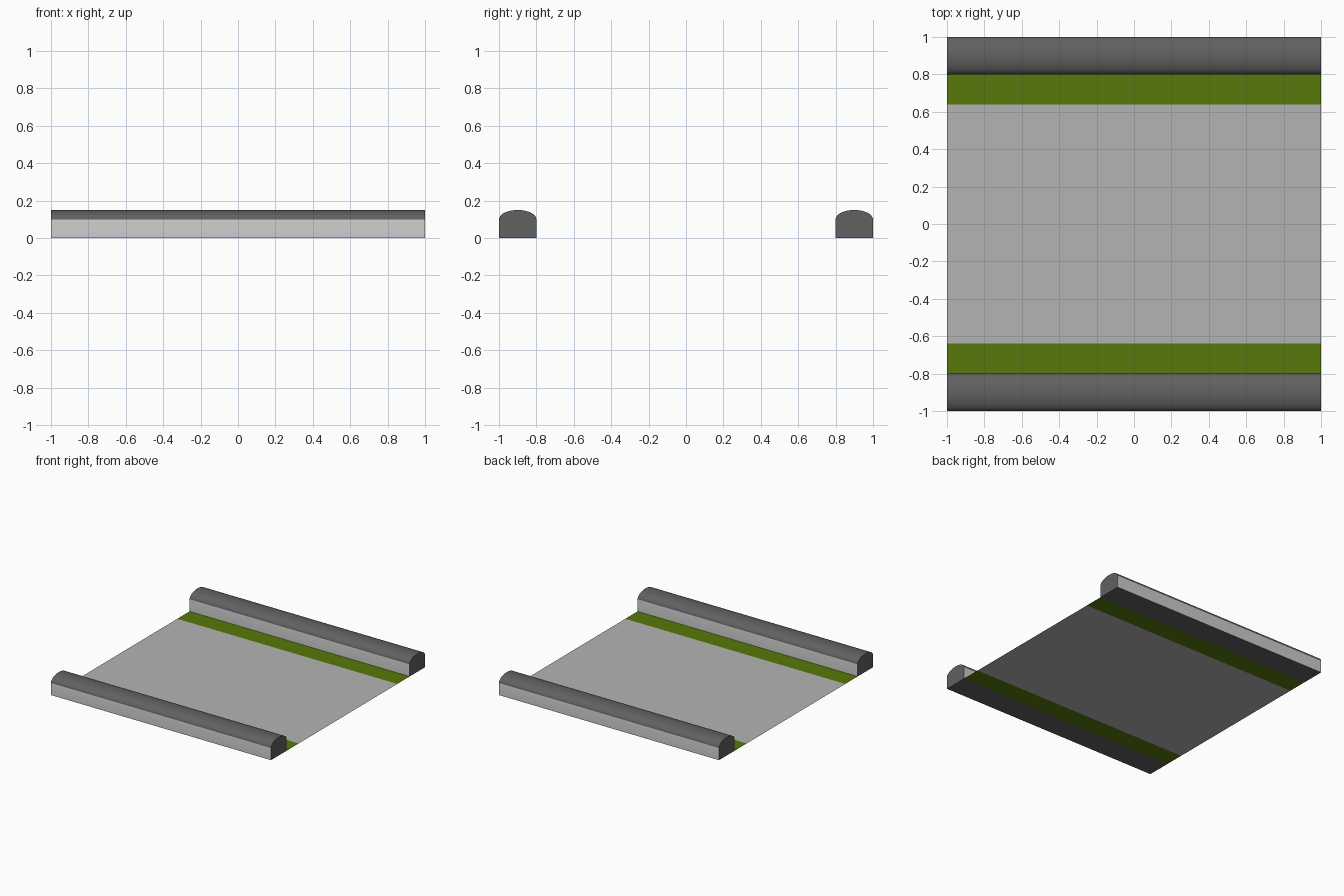
import bpy, bmesh, math

if "Cube" in bpy.data.objects:
    bpy.data.objects.remove(bpy.data.objects["Cube"])


def material(name, rgb):
    m = bpy.data.materials.new(name)
    m.diffuse_color = (*rgb, 1)
    m.use_nodes = True
    m.node_tree.nodes["Principled BSDF"].inputs["Base Color"].default_value = m.diffuse_color
    return m


GRASS = material("grass_green", (0.095, 0.19, 0.003))
DARK = material("dark_stone", (0.12, 0.12, 0.12))
LIGHT = material("light_stone", (0.63, 0.63, 0.63))
PATH = material("path_grey", (0.455, 0.455, 0.455))


def add_object(name, bm, mats=()):
    bmesh.ops.recalc_face_normals(bm, faces=bm.faces)
    mesh = bpy.data.meshes.new(name)
    bm.to_mesh(mesh)
    bm.free()
    for m in mats:
        mesh.materials.append(m)
    obj = bpy.data.objects.new(name, mesh)
    bpy.context.collection.objects.link(obj)
    return obj


def flat_strip(name, y0, y1, mats=()):
    bm = bmesh.new()
    corners = [(-1, y0), (1, y0), (1, y1), (-1, y1)]
    bm.faces.new([bm.verts.new((x, y, 0)) for x, y in corners])
    return add_object(name, bm, mats)


def curb(name, yc, segments=16):
    # Upright sides with a half-ellipse crown, swept along x
    profile = [(0.1, 0)]
    for i in range(segments + 1):
        a = math.pi * i / segments
        profile.append((0.1 * math.cos(a), 0.1 + 0.05 * math.sin(a)))
    profile.append((-0.1, 0))
    bm = bmesh.new()
    end = bm.faces.new([bm.verts.new((-1, yc + y, z)) for y, z in profile])
    ext = bmesh.ops.extrude_face_region(bm, geom=[end], use_keep_orig=True)
    bmesh.ops.translate(bm, vec=(2, 0, 0),
                        verts=[v for v in ext["geom"] if isinstance(v, bmesh.types.BMVert)])
    # Light upright sides; dark crown, ends and underside
    bm.normal_update()
    for f in bm.faces:
        upright = abs(f.normal.y) > 0.99 and f.calc_center_median().z < 0.06
        f.material_index = 1 if upright else 0
    obj = add_object(name, bm, [DARK, LIGHT])
    bpy.ops.object.select_all(action='DESELECT')
    obj.select_set(True)
    bpy.context.view_layer.objects.active = obj
    bpy.ops.object.shade_smooth_by_angle(angle=math.radians(30))
    return obj


# Path surface
flat_strip("path_surface", -0.64, 0.64, [PATH])

# Grass verges and rounded curbs on both sides
for side, s in (("front", -1), ("back", 1)):
    lo, hi = sorted((s * 0.64, s * 0.8))
    flat_strip(side + "_grass_verge", lo, hi, [GRASS])
    curb(side + "_curb", s * 0.9)
